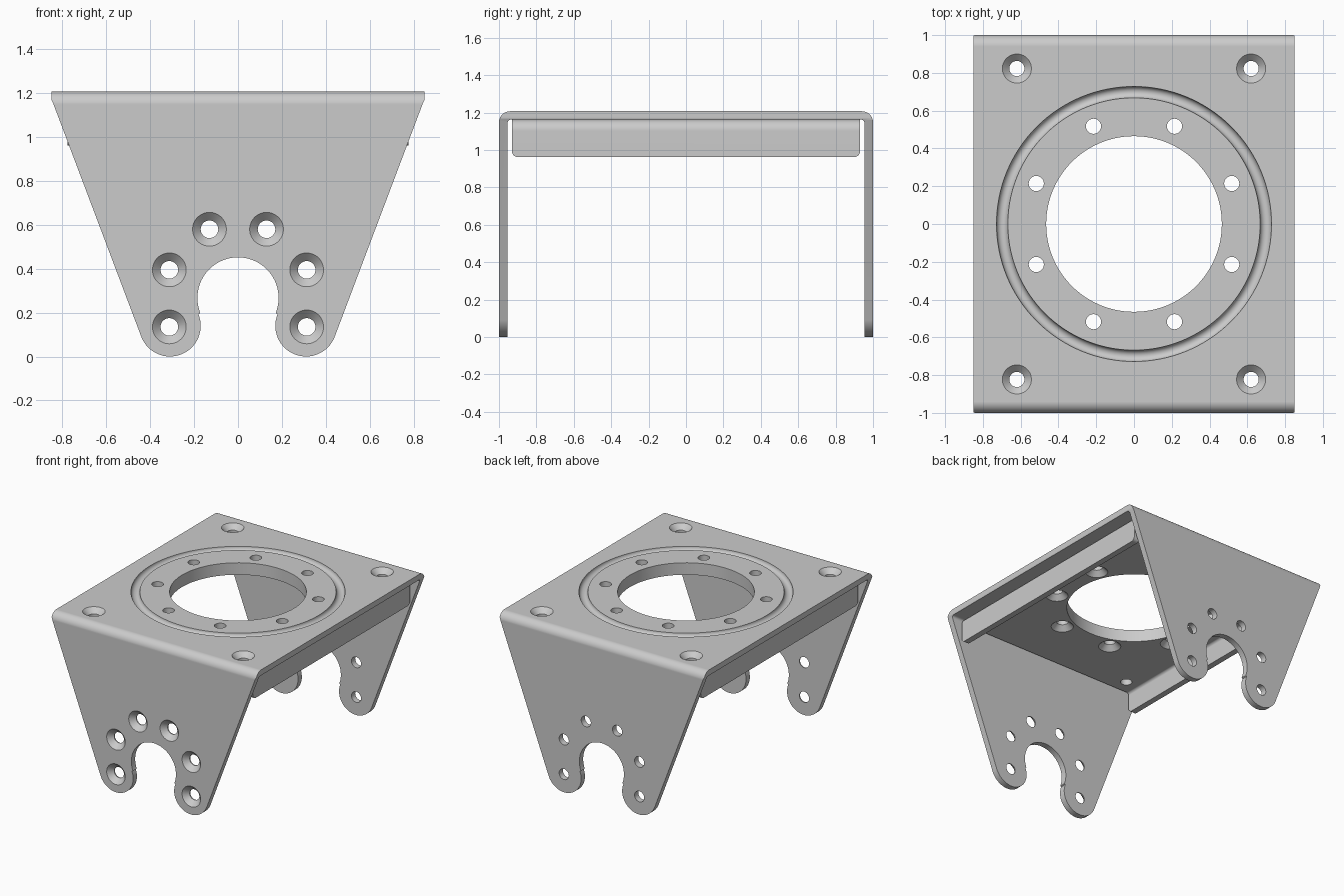
import bpy, bmesh, math
from mathutils import Matrix, Vector

if "Cube" in bpy.data.objects:
    bpy.data.objects.remove(bpy.data.objects["Cube"])

T = 0.045      # sheet thickness
TOP = 1.207    # top of the plate

steel = bpy.data.materials.new("grey_steel")
steel.diffuse_color = (0.6, 0.6, 0.6, 1)
steel.use_nodes = True
steel.node_tree.nodes["Principled BSDF"].inputs["Base Color"].default_value = steel.diffuse_color


def arc(cx, cy, r, a0, a1, n):
    return [(cx + r * math.cos(math.radians(a0 + (a1 - a0) * i / n)),
             cy + r * math.sin(math.radians(a0 + (a1 - a0) * i / n))) for i in range(n + 1)]


def make_object(name, bm):
    bmesh.ops.recalc_face_normals(bm, faces=bm.faces)
    me = bpy.data.meshes.new(name)
    bm.to_mesh(me)
    bm.free()
    me.materials.append(steel)
    ob = bpy.data.objects.new(name, me)
    bpy.context.collection.objects.link(ob)
    return ob


def prism(pts, to3d, direction):
    """Extrude a closed 2D outline along a direction."""
    bm = bmesh.new()
    face = bm.faces.new([bm.verts.new(to3d(*p)) for p in pts])
    new = bmesh.ops.extrude_face_region(bm, geom=[face])["geom"]
    bmesh.ops.translate(bm, vec=direction, verts=[v for v in new if isinstance(v, bmesh.types.BMVert)])
    return bm


def channel(w, top, bottom):
    """Outline of a sheet bent down on both sides, half width w."""
    half = [(w, bottom)] + arc(w - 0.06, top - 0.06, 0.06, 0, 90, 10)
    inner = [(w - T, bottom)] + arc(w - T - 0.02, top - T - 0.02, 0.02, 0, 90, 6)
    return half + [(-a, z) for a, z in half[::-1]] + [(-a, z) for a, z in inner] + inner[::-1]


def lathe(bm, profile, matrix, n=48, closed=False):
    """Spin an (r, z) profile about z, then place it."""
    rings = [[bm.verts.new(matrix @ Vector((r * math.cos(2 * math.pi * i / n),
                                            r * math.sin(2 * math.pi * i / n), z)))
              for i in range(n)] for r, z in profile]
    pairs = list(zip(rings, rings[1:]))
    if closed:
        pairs.append((rings[-1], rings[0]))
    else:
        bm.faces.new(rings[0])
        bm.faces.new(rings[-1])
    for a, b in pairs:
        for i in range(n):
            j = (i + 1) % n
            bm.faces.new((a[i], a[j], b[j], b[i]))


def boolean(ob, cutter, op):
    m = ob.modifiers.new(op, 'BOOLEAN')
    m.operation, m.object, m.solver = op, cutter, 'EXACT'
    bpy.context.view_layer.objects.active = ob
    bpy.ops.object.modifier_apply(modifier=m.name)
    bpy.data.objects.remove(cutter)


def smooth(ob):
    bpy.ops.object.select_all(action='DESELECT')
    ob.select_set(True)
    bpy.context.view_layer.objects.active = ob
    bpy.ops.object.shade_smooth_by_angle(angle=math.radians(30))
    ob.modifiers.new("flat_normals", 'WEIGHTED_NORMAL').keep_sharp = True


def plate_holes():
    """Opening, countersunk corner holes and the ring of eight holes countersunk from below."""
    bm = bmesh.new()
    lathe(bm, [(0.465, TOP - 0.15), (0.465, TOP + 0.1)], Matrix(), 96)
    for x in (-0.62, 0.62):
        for y in (-0.823, 0.823):
            lathe(bm, cone, Matrix.Translation((x, y, TOP)))
    flip = Matrix.Rotation(math.pi, 4, 'X')
    for k in range(8):
        a = math.radians(22.5 + 45 * k)
        lathe(bm, cone, Matrix.Translation((0.56 * math.cos(a), 0.56 * math.sin(a), TOP - 2 * T)) @ flip)
    return bm


cone = [(0.04, -0.15), (0.04, -0.037), (0.077, 0), (0.077, 0.03)]
straight = [(0.04, -0.04), (0.04, 0.08)]

# Outer bracket: sheet bent down at front and back
bracket = make_object("bracket", prism(channel(1, TOP, -0.1), lambda y, z: (-0.95, y, z), (1.9, 0, 0)))

# Tapered silhouette with two rounded feet and a round slot between them
right = [(0.85, 1.3), (0.85, 1.17), (0.843, 1.155)]
right += arc(0.31, 0.14, 0.14, -21, -202, 32)
right += arc(0, 0.267, 0.185, -22, 90, 28)
outline = right + [(-x, z) for x, z in reversed(right[:-1])]
silhouette = make_object("silhouette_cutter", prism(outline, lambda x, z: (x, -1.2, z), (0, 2.4, 0)))
boolean(bracket, silhouette, 'INTERSECT')

# Holes: countersunk in the front leg, plain in the back leg
bm = plate_holes()
face_front = Matrix.Rotation(math.pi / 2, 4, 'X')
for x, z in ((0.13, 0.58), (0.313, 0.395), (0.313, 0.135)):
    for s in (-1, 1):
        lathe(bm, cone, Matrix.Translation((s * x, -1, z)) @ face_front)
        lathe(bm, straight, Matrix.Translation((s * x, 1, z)) @ face_front)
boolean(bracket, make_object("hole_cutter", bm), 'DIFFERENCE')

# Round-bottomed ring groove on the top
bm = bmesh.new()
lathe(bm, arc(0.698, TOP, 0.03, 0, 345, 23), Matrix(), 128, closed=True)
boolean(bracket, make_object("groove_cutter", bm), 'DIFFERENCE')
smooth(bracket)

# Inner stiffener: second sheet under the plate, bent down at both sides, rounded lower corners
bm = prism(channel(0.777, TOP - T, 0.962), lambda x, z: (x, -0.93, z), (0, 1.86, 0))
corners = [e for e in bm.edges if all(v.co.z < 1 for v in e.verts)
           and abs(e.verts[0].co.y - e.verts[1].co.y) < 0.01]
bmesh.ops.bevel(bm, geom=corners, offset=0.03, segments=6, profile=0.5, affect='EDGES')
stiffener = make_object("inner_stiffener", bm)
boolean(stiffener, make_object("hole_cutter", plate_holes()), 'DIFFERENCE')
smooth(stiffener)
